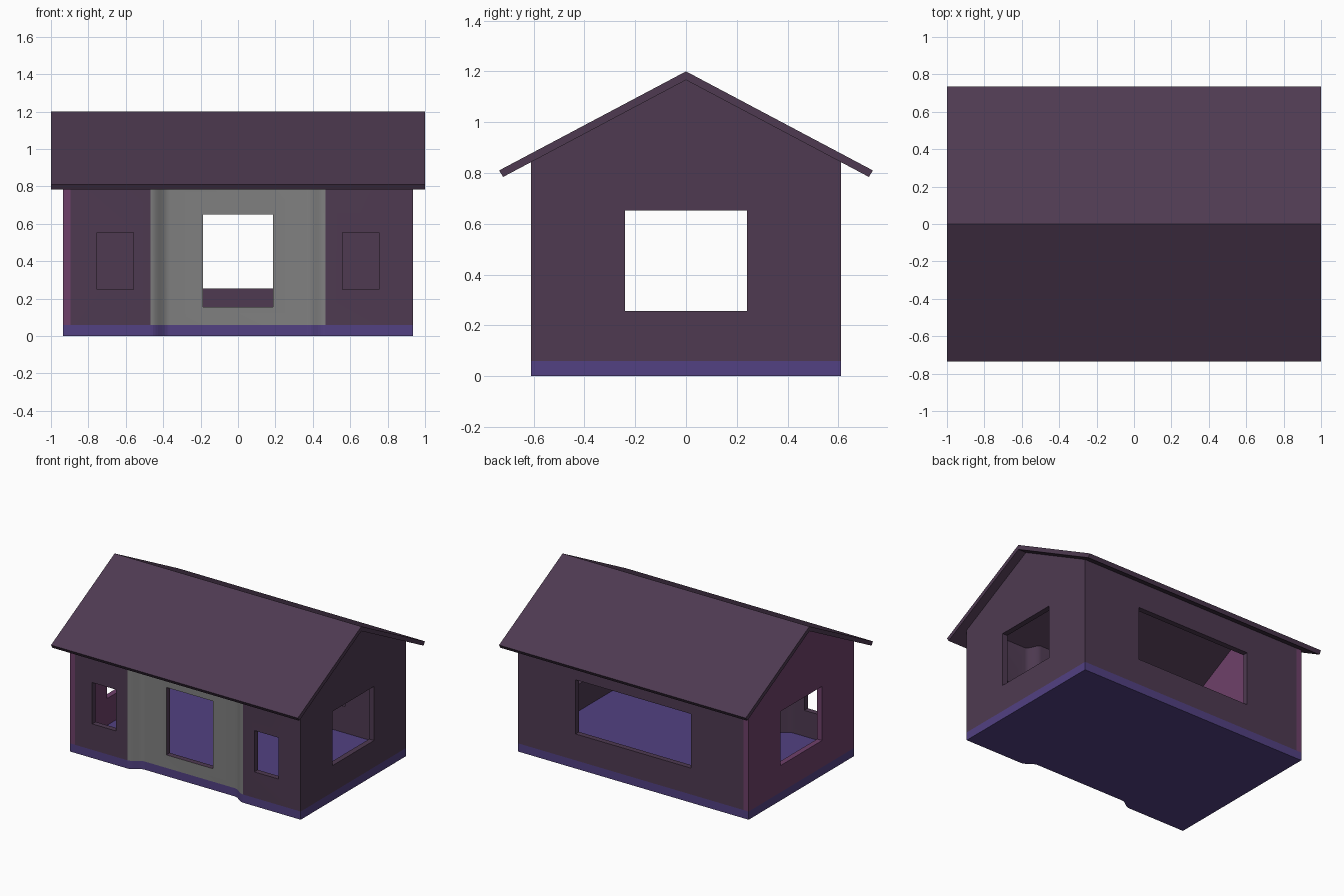
import bpy
import bmesh
import math
from mathutils import Vector

if "Cube" in bpy.data.objects:
    bpy.data.objects.remove(bpy.data.objects["Cube"], do_unlink=True)


def material(name, rgb):
    """Flat colour from 8-bit sRGB values."""
    linear = [((c / 255 + 0.055) / 1.055) ** 2.4 for c in rgb] + [1]
    mat = bpy.data.materials.new(name)
    mat.use_nodes = True
    mat.diffuse_color = linear
    mat.node_tree.nodes["Principled BSDF"].inputs["Base Color"].default_value = linear
    return mat


MAUVE = material("dark mauve", (78, 58, 81))
PLUM = material("plum", (110, 64, 106))
VIOLET = material("violet", (82, 65, 130))
GREY = material("grey", (128, 128, 128))

HALF_X, HALF_Y = 0.935, 0.61
WALL = 0.04
FLOOR = 0.06
RIDGE, SLOPE = 1.2, 0.53
UNDER = RIDGE - 0.034


def under_roof(y):
    return UNDER - SLOPE * abs(y)


def prism(name, points, vector, mat):
    """Extrude a planar outline along a vector."""
    bm = bmesh.new()
    face = bm.faces.new([bm.verts.new(p) for p in points])
    ext = bmesh.ops.extrude_face_region(bm, geom=[face], use_keep_orig=True)
    verts = [g for g in ext["geom"] if isinstance(g, bmesh.types.BMVert)]
    bmesh.ops.translate(bm, verts=verts, vec=Vector(vector))
    bmesh.ops.recalc_face_normals(bm, faces=bm.faces)
    mesh = bpy.data.meshes.new(name)
    bm.to_mesh(mesh)
    bm.free()
    mesh.materials.append(mat)
    obj = bpy.data.objects.new(name, mesh)
    bpy.context.collection.objects.link(obj)
    return obj


def plan_wall(name, plan):
    """Wall from a floor plan, its top trimmed to the roof slope."""
    obj = prism(name, [(x, y, FLOOR) for x, y in plan], (0, 0, 0.5), MAUVE)
    for v in obj.data.vertices:
        if v.co.z > FLOOR + 0.1:
            v.co.z = under_roof(v.co.y)
    return obj


def cut_opening(wall, lo, hi):
    """Cut a box-shaped opening through a wall."""
    (x0, y0, z0), (x1, y1, z1) = lo, hi
    base = [(x0, y0, z0), (x1, y0, z0), (x1, y1, z0), (x0, y1, z0)]
    cutter = prism("opening_cutter", base, (0, 0, z1 - z0), MAUVE)
    cutter.hide_render = True
    mod = wall.modifiers.new("opening", "BOOLEAN")
    mod.operation, mod.solver, mod.object = "DIFFERENCE", "EXACT", cutter
    bpy.context.view_layer.objects.active = wall
    bpy.ops.object.modifier_apply(modifier=mod.name)
    bpy.data.objects.remove(cutter, do_unlink=True)


# Front outline with a shallow, softly curved recess
EDGE, FLAT, DEPTH, STEPS = 0.467, 0.365, 0.05, 8
bend = []
for i in range(STEPS + 1):
    t = i / STEPS
    bend.append((-EDGE + (EDGE - FLAT) * t,
                 -HALF_Y + DEPTH * (1 - math.cos(math.pi * t)) / 2))
recess = bend + [(-x, y) for x, y in reversed(bend)]

# Floor slab
outline = [(-HALF_X, -HALF_Y)] + recess + [(HALF_X, -HALF_Y), (HALF_X, HALF_Y), (-HALF_X, HALF_Y)]
prism("floor_slab", [(x, y, 0) for x, y in outline], (0, 0, FLOOR), VIOLET)

# Front wall with doorway and two small windows
inner_x = HALF_X - WALL
outer = [(-inner_x, -HALF_Y)] + recess + [(inner_x, -HALF_Y)]
front = plan_wall("front_wall", outer + [(x, y + WALL) for x, y in reversed(outer)])
cut_opening(front, (-0.188, -0.8, 0.155), (0.188, -0.4, 0.65))
for side in (-1, 1):
    x = side * 0.657
    cut_opening(front, (x - 0.097, -0.8, 0.25), (x + 0.097, -0.4, 0.553))
front.data.materials.clear()
for mat in (MAUVE, GREY):
    front.data.materials.append(mat)
for p in front.data.polygons:
    p.material_index = int(abs(p.center.x) < EDGE and p.normal.y < -0.3 and abs(p.normal.z) < 0.2)
bpy.ops.object.select_all(action="DESELECT")
front.select_set(True)
bpy.context.view_layer.objects.active = front
bpy.ops.object.shade_smooth_by_angle(angle=math.radians(30))

# Back wall with one wide window
back = plan_wall("back_wall", [(-inner_x, HALF_Y - WALL), (inner_x, HALF_Y - WALL),
                               (inner_x, HALF_Y), (-inner_x, HALF_Y)])
cut_opening(back, (-0.467, 0.4, 0.253), (0.467, 0.8, 0.65))

# Gable walls with a window each
gable = [(-HALF_Y, FLOOR), (HALF_Y, FLOOR), (HALF_Y, under_roof(HALF_Y)),
         (0, UNDER), (-HALF_Y, under_roof(HALF_Y))]
for name, x, mat in (("left_gable_wall", inner_x, MAUVE), ("right_gable_wall", -HALF_X, PLUM)):
    wall = prism(name, [(x, y, z) for y, z in gable], (WALL, 0, 0), mat)
    cut_opening(wall, (x - 0.1, -0.24, 0.256), (x + 0.1, 0.24, 0.652))

# Pitched roof with overhanging eaves
EAVE, LIP = 0.736, 0.72
half = [(EAVE, RIDGE - SLOPE * EAVE), (LIP, under_roof(LIP))]
profile = [(0, RIDGE)] + half + [(0, UNDER)] + [(-y, z) for y, z in reversed(half)]
prism("roof", [(-1, y, z) for y, z in profile], (2, 0, 0), MAUVE)
